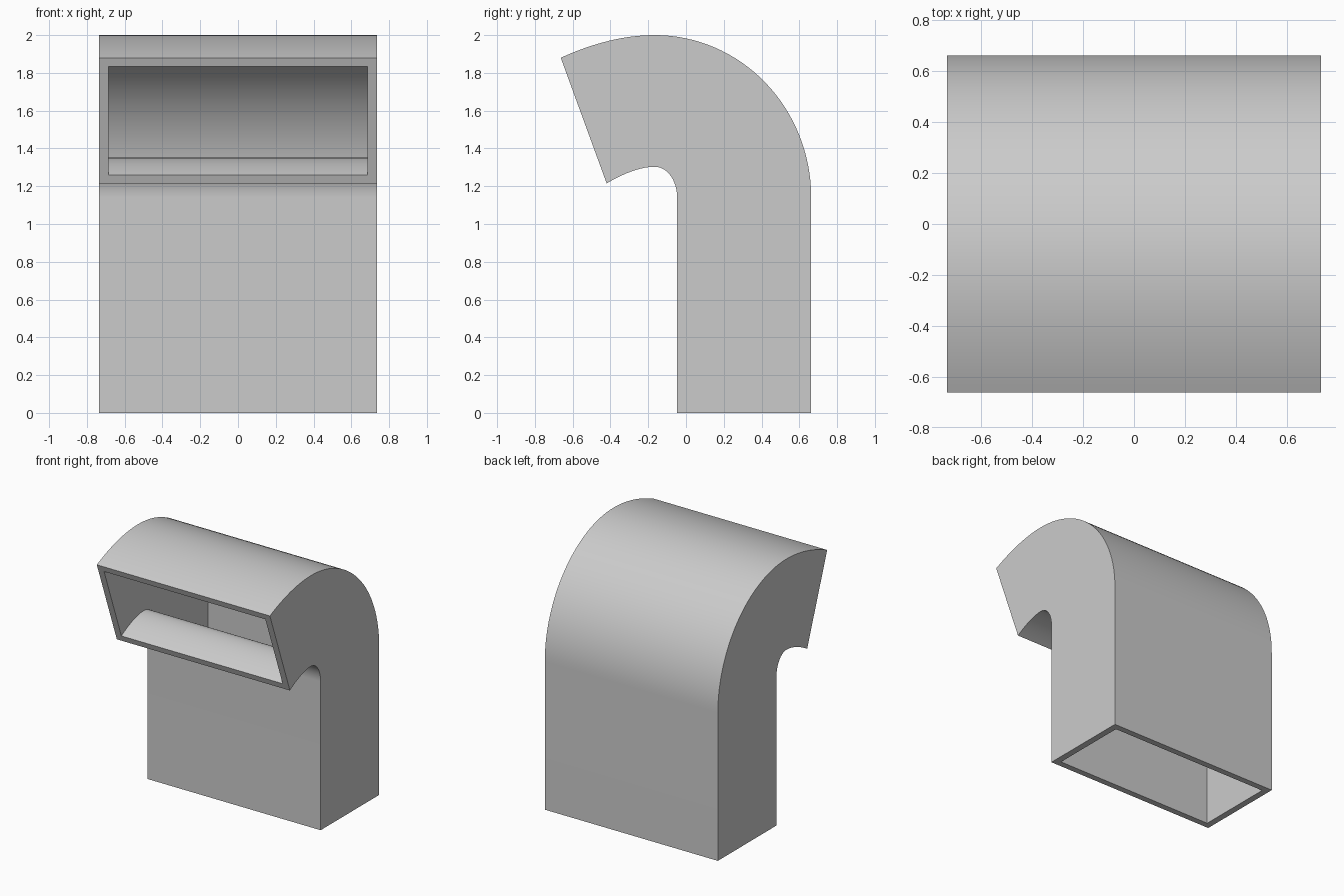
import bpy
import bmesh
from math import sin, cos, pi
from mathutils import Vector

if "Cube" in bpy.data.objects:
    bpy.data.objects.remove(bpy.data.objects["Cube"], do_unlink=True)

HALF_WIDTH = 0.735
WALL = 0.048
CREST_Y = -0.165
SPRING_Z = 1.14

grey = bpy.data.materials.new("plain_grey")
grey.use_nodes = True
colour = (0.6, 0.6, 0.6, 1)
grey.diffuse_color = colour
grey.node_tree.nodes["Principled BSDF"].inputs["Base Color"].default_value = colour


def side_curve(base_y, crest_z, control, tip, bend=32, hood=16):
    """Straight riser, elliptical bend to the crest, then a drooping hood."""
    pts = [Vector((base_y, 0))]
    for i in range(bend + 1):
        a = pi / 2 * i / bend
        pts.append(Vector((CREST_Y + (base_y - CREST_Y) * cos(a),
                           SPRING_Z + (crest_z - SPRING_Z) * sin(a))))
    crest, control, tip = pts[-1], Vector(control), Vector(tip)
    for i in range(1, hood + 1):
        t = i / hood
        pts.append(crest * (1 - t) ** 2 + control * 2 * t * (1 - t) + tip * t * t)
    return pts


back = side_curve(0.663, 2.0, (-0.40, 2.0), (-0.663, 1.88))
front = side_curve(-0.047, 1.303, (-0.27, 1.303), (-0.42, 1.215))

# Rectangular duct: an outer and an inner ring at each station
bm = bmesh.new()


def ring(b, f, half):
    return [bm.verts.new((x, p.x, p.y))
            for x, p in ((-half, b), (half, b), (half, f), (-half, f))]


outer, inner = [], []
for b, f in zip(back, front):
    inset = (f - b).normalized() * WALL
    outer.append(ring(b, f, HALF_WIDTH))
    inner.append(ring(b + inset, f - inset, HALF_WIDTH - 0.05))


def bridge(r, s):
    for k in range(4):
        n = (k + 1) % 4
        bm.faces.new((r[k], r[n], s[n], s[k]))


for rings in (outer, inner):
    for r, s in zip(rings, rings[1:]):
        bridge(r, s)
# Rims of the two open ends
bridge(outer[0], inner[0])
bridge(outer[-1], inner[-1])
bmesh.ops.recalc_face_normals(bm, faces=bm.faces[:])

mesh = bpy.data.meshes.new("curved_duct")
bm.to_mesh(mesh)
bm.free()
mesh.materials.append(grey)
duct = bpy.data.objects.new("curved_duct", mesh)
bpy.context.collection.objects.link(duct)

bpy.context.view_layer.objects.active = duct
duct.select_set(True)
bpy.ops.object.shade_smooth_by_angle(angle=pi / 6)
